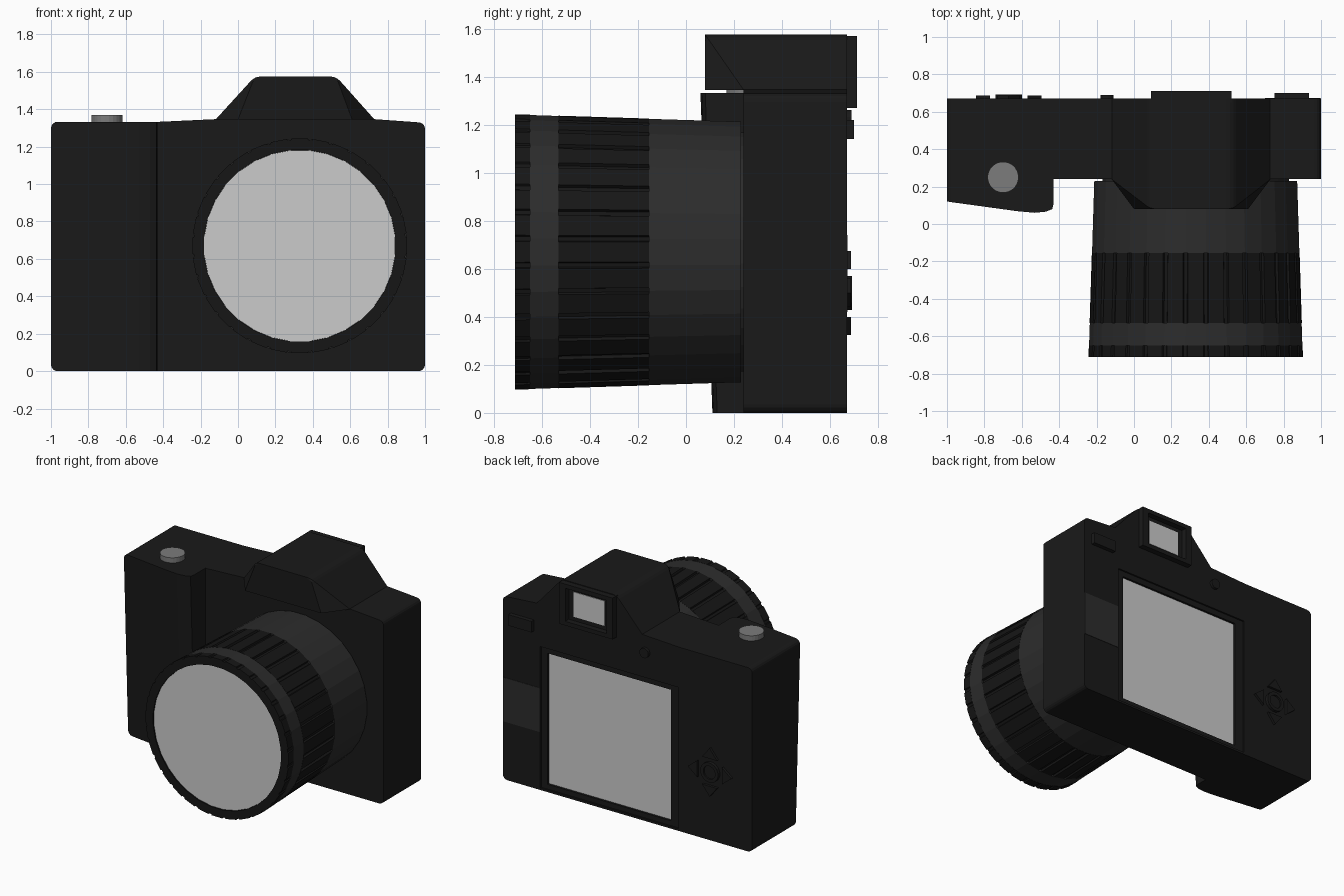
import bpy, bmesh
from math import sin, cos, pi, tau
from mathutils import Vector

if "Cube" in bpy.data.objects:
    bpy.data.objects.remove(bpy.data.objects["Cube"])


def material(name, v):
    m = bpy.data.materials.new(name)
    m.diffuse_color = (v, v, v, 1)
    m.use_nodes = True
    m.node_tree.nodes["Principled BSDF"].inputs["Base Color"].default_value = m.diffuse_color
    return m


BLACK = material("black_shell", 0.01)
RUBBER = material("black_rubber", 0.008)
BARREL = material("dark_barrel", 0.025)
BUTTON = material("grey_button", 0.2)


def finish(name, bm, mat=None):
    bmesh.ops.recalc_face_normals(bm, faces=bm.faces)
    me = bpy.data.meshes.new(name)
    bm.to_mesh(me)
    bm.free()
    ob = bpy.data.objects.new(name, me)
    bpy.context.collection.objects.link(ob)
    if mat:
        me.materials.append(mat)
    return ob


def loft_bm(rings, caps=True, closed=False):
    """Skin a series of equally long point rings."""
    bm = bmesh.new()
    vs = [[bm.verts.new(p) for p in r] for r in rings]
    n = len(vs[0])
    pairs = list(zip(vs, vs[1:])) + ([(vs[-1], vs[0])] if closed else [])
    for a, b in pairs:
        for i in range(n):
            j = (i + 1) % n
            bm.faces.new((a[i], a[j], b[j], b[i]))
    if caps:
        bm.faces.new(vs[0])
        bm.faces.new(vs[-1])
    return bm


def extrude_y(name, pts, y0, y1, mat=None):
    rings = [[(x, y, z) for x, z in pts] for y in (y0, y1)]
    return finish(name, loft_bm(rings), mat)


def rect(x0, x1, z0, z1):
    return [(x0, z0), (x1, z0), (x1, z1), (x0, z1)]


def circle(cx, cz, r, n):
    return [(cx + r * cos(tau * (i + .5) / n), cz + r * sin(tau * (i + .5) / n)) for i in range(n)]


def corner(cx, cz, r, start, n=4):
    """Quarter-circle of points for a rounded corner."""
    return [(cx + r * cos(start + pi / 2 * i / n), cz + r * sin(start + pi / 2 * i / n))
            for i in range(n + 1)]


def cut(ob, cutter):
    mod = ob.modifiers.new("cut", 'BOOLEAN')
    mod.operation, mod.solver, mod.object = 'DIFFERENCE', 'EXACT', cutter
    bpy.context.view_layer.objects.active = ob
    bpy.ops.object.modifier_apply(modifier=mod.name)
    bpy.data.objects.remove(cutter)


# Main body with rounded corners and gently rising shoulders
R = 0.035
outline = (corner(-1 + R, R, R, pi) + corner(1 - R, R, R, 1.5 * pi)
           + corner(1 - R, 1.33 - R, R, 0) + [(.73, 1.347), (-.12, 1.347), (-.42, 1.333)]
           + corner(-1 + R, 1.333 - R, R, pi / 2))
body = extrude_y("body", outline, .24, .67, BLACK)

# Stepped recess and display on the back
cut(body, extrude_y("bezel_cutter", rect(-.41, .70, .015, 1.04), .658, .72))
cut(body, extrude_y("screen_cutter", rect(-.34, .65, .05, 1.0), .63, .72))
extrude_y("screen", rect(-.34, .65, .05, 1.0), .625, .642)

# Thumb strip beside the display
extrude_y("side_strip", rect(.70, .998, .42, .74), .66, .673, BARREL)

# Hand grip, leaning forward toward the top
grip_pts = [(-1, .30), (-1, .12), (-.62, .068), (-.53, .06), (-.47, .066), (-.437, .08),
            (-.43, .11), (-.43, .30)]
rings = [[(x, y + (lean if y < .2 else 0), z) for x, y in grip_pts]
         for z, lean in ((0, .05), (1.333, 0))]
bm = loft_bm(rings)
ends = [e for e in bm.edges if all(v.co.x < -.99 for v in e.verts)
        and abs(e.verts[0].co.z - e.verts[1].co.z) < .01]
bmesh.ops.bevel(bm, geom=ends, offset=R, segments=4, profile=.5, affect='EDGES')
finish("hand_grip", bm, BLACK)

# Viewfinder hump
bm = bmesh.new()
low = [(-.12, .67), (-.12, .24), (0, .08), (.61, .08), (.73, .24), (.73, .67)]
high = [(.09, .08), (.525, .08), (.525, .67), (.09, .67)]
for pts, z in ((low, 1.345), (high, 1.575)):
    for x, y in pts:
        bm.verts.new((x, y, z))
bmesh.ops.convex_hull(bm, input=bm.verts)
bmesh.ops.dissolve_limit(bm, angle_limit=.01, verts=bm.verts, edges=bm.edges)
ridges = [e for e in bm.edges if all(v.co.z > 1.57 for v in e.verts)
          and abs(e.verts[0].co.x - e.verts[1].co.x) < .01]
bmesh.ops.bevel(bm, geom=ridges, offset=.03, segments=3, profile=.5, affect='EDGES')
finish("viewfinder_hump", bm, BLACK)

# Eyepiece frame and window
eyepiece = extrude_y("eyepiece", rect(.09, .52, 1.27, 1.57), .65, .712, BLACK)
cut(eyepiece, extrude_y("eyepiece_cutter", rect(.14, .47, 1.30, 1.54), .671, .75))
extrude_y("eyepiece_window", rect(.18, .43, 1.33, 1.51), .66, .675)

# Lens barrel: one lathe profile of (radius, y)
LX, LZ, N = .33, .67, 32
barrel = [(.50, .26), (.50, .23), (.545, .23), (.557, -.155), (.535, -.155), (.535, -.53),
          (.569, -.53), (.573, -.65), (.53, -.65), (.53, -.69)]
finish("lens_barrel", loft_bm([[(x, y, z) for x, z in circle(LX, LZ, r, N)]
                               for r, y in barrel]), BARREL)


def ribbed_ring(name, y0, r0, y1, r1, inner, depth):
    """Tube with a narrow groove between each pair of ribs."""
    def ring(y, r, d):
        out = []
        for i in range(N):
            for f, dd in ((-.38, 0), (.38, 0), (.42, d), (.58, d)):
                a = tau * (i + f) / N
                out.append((LX + (r - dd) * cos(a), y, LZ + (r - dd) * sin(a)))
        return out
    rings = [ring(y0, inner, 0), ring(y0, r0, depth), ring(y1, r1, depth), ring(y1, inner, 0)]
    return finish(name, loft_bm(rings, caps=False, closed=True), RUBBER)


ribbed_ring("focus_ring", -.155, .557, -.53, .569, .525, .014)
ribbed_ring("front_ring", -.65, .573, -.712, .575, .513, .008)
extrude_y("front_glass", circle(LX, LZ, .513, N), -.68, -.704)

# Shutter button on top of the grip
rings = [[(x, y, z) for x, y in circle(-.70, .25, .083, 24)] for z in (1.31, 1.37)]
finish("shutter_button", loft_bm(rings), BUTTON)

# Control pad: central ring and four arrow buttons
PX, PZ = -.67, .50
pad = extrude_y("pad_centre", circle(PX, PZ, .072, 16), .66, .692, BLACK)
cut(pad, extrude_y("pad_cutter", circle(PX, PZ, .048, 16), .68, .72))
for k, side in enumerate(("left", "up", "right", "down")):
    a = k * pi / 2
    tri = [(PX + u * cos(a) - v * sin(a), PZ + u * sin(a) + v * cos(a))
           for u, v in ((.10, -.06), (.175, 0), (.10, .06))]
    extrude_y("arrow_" + side, tri, .66, .688, BLACK)

# Small buttons along the upper back
extrude_y("round_button", circle(-.145, 1.225, .036, 16), .66, .69, BLACK)
extrude_y("menu_button", rect(.75, .935, 1.14, 1.22), .66, .70, BLACK)
